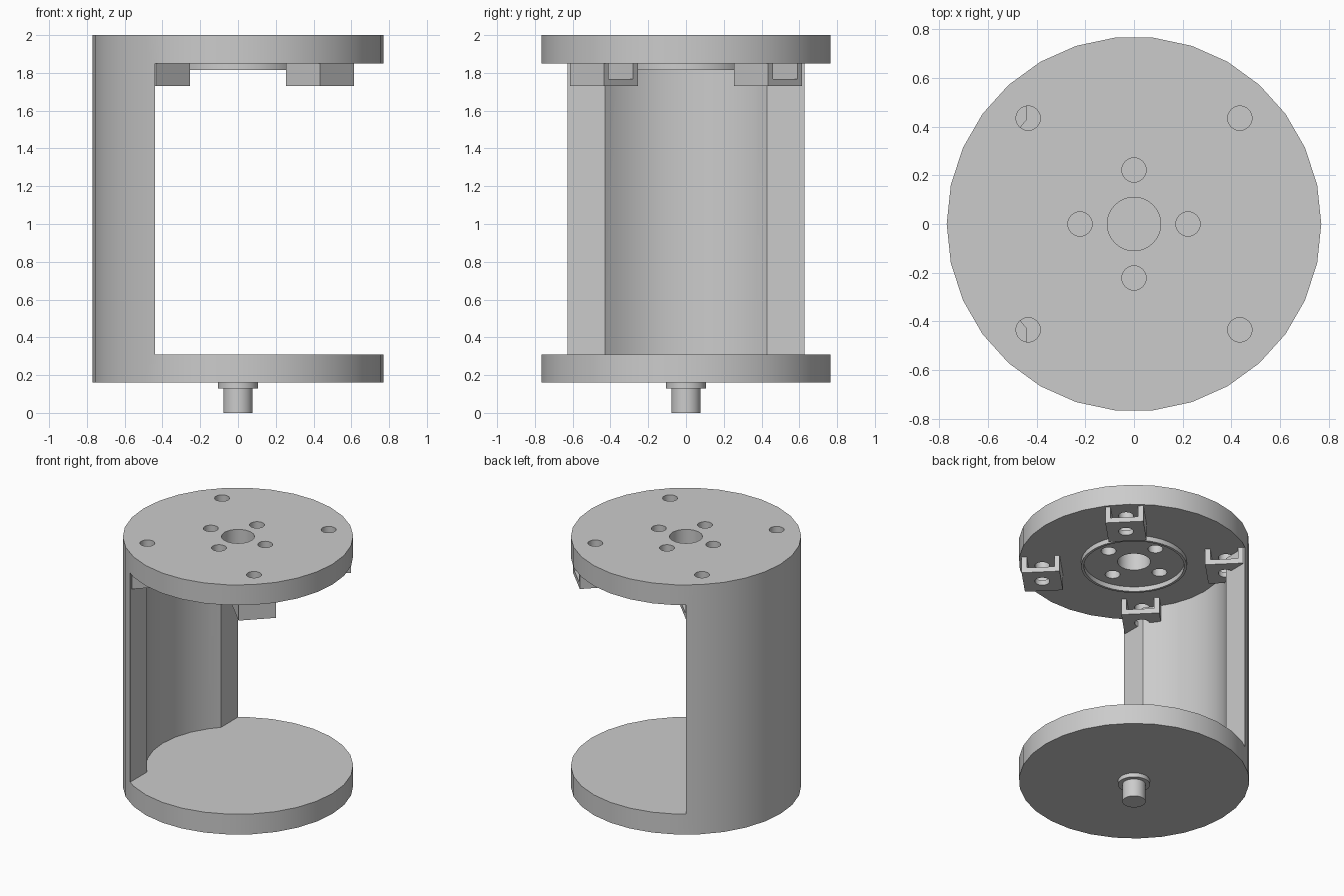
import bpy, bmesh, math
from mathutils import Matrix, Vector

cube = bpy.data.objects.get("Cube")
if cube:
    bpy.data.objects.remove(cube, do_unlink=True)

RADIUS, INNER, SIDES = 0.77, 0.615, 30
BASE, FLOOR, CEILING, TOP = 0.16, 0.31, 1.85, 2.0
WALL_END = -0.44
BOLT = 0.435

grey = bpy.data.materials.new("grey plastic")
grey.use_nodes = True
colour = (0.6, 0.6, 0.6, 1)
grey.diffuse_color = colour
grey.node_tree.nodes["Principled BSDF"].inputs["Base Color"].default_value = colour


def prism(name, outline, low, high):
    """Extrude a flat outline between two heights."""
    bm = bmesh.new()
    face = bm.faces.new([bm.verts.new((x, y, low)) for x, y in outline])
    side = bmesh.ops.extrude_face_region(bm, geom=[face])["geom"]
    bmesh.ops.translate(bm, vec=(0, 0, high - low),
                        verts=[v for v in side if isinstance(v, bmesh.types.BMVert)])
    bmesh.ops.recalc_face_normals(bm, faces=bm.faces)
    mesh = bpy.data.meshes.new(name)
    bm.to_mesh(mesh)
    bm.free()
    mesh.materials.append(grey)
    obj = bpy.data.objects.new(name, mesh)
    bpy.context.collection.objects.link(obj)
    return obj


def polar(radius, degrees):
    a = math.radians(degrees)
    return radius * math.cos(a), radius * math.sin(a)


def disc(name, radius, low, high, centre=(0, 0), sides=SIDES):
    points = [polar(radius, 360 * i / sides) for i in range(sides)]
    return prism(name, [(x + centre[0], y + centre[1]) for x, y in points], low, high)


def block(name, size_x, size_y, low, high, shift, centre):
    """Box turned 45 degrees about a bolt position."""
    turn = Matrix.Rotation(math.radians(45), 2)
    corners = [(-1, -1), (1, -1), (1, 1), (-1, 1)]
    points = [turn @ Vector((sx * size_x / 2 + shift, sy * size_y / 2)) for sx, sy in corners]
    return prism(name, [(p.x + centre[0], p.y + centre[1]) for p in points], low, high)


def cut(target, cutter):
    """Subtract the cutter, then discard it."""
    cutter.hide_render = True
    mod = target.modifiers.new("cut", "BOOLEAN")
    mod.operation, mod.solver, mod.object = "DIFFERENCE", "EXACT", cutter
    bpy.context.view_layer.objects.active = target
    bpy.ops.object.modifier_apply(modifier=mod.name)
    bpy.data.objects.remove(cutter, do_unlink=True)


# Housing: solid drum with an open cavity leaving two plates and a curved wall
housing = disc("housing", RADIUS, BASE, TOP)
edge_y = math.sqrt(INNER ** 2 - WALL_END ** 2)
arc = [polar(INNER, a) for a in range(144, 217, 12)]
cavity = [(1, -1), (1, 1), (WALL_END, 1), (WALL_END, edge_y), *arc,
          (WALL_END, -edge_y), (WALL_END, -1)]
cut(housing, prism("cavity_cutter", cavity, FLOOR, CEILING))

# Shaft hole and screw holes in the top plate
corners = [(sx * BOLT, sy * BOLT) for sx in (-1, 1) for sy in (-1, 1)]
holes = [(0.11, (0, 0))]
holes += [(0.05, polar(0.222, a)) for a in range(0, 360, 90)]
holes += [(0.05, c) for c in corners]
for radius, centre in holes:
    cut(housing, disc("hole_cutter", radius, CEILING - 0.001, TOP + 0.1, centre, 32))

# Thin locating rim under the top plate
rim = disc("locating_rim", 0.353, CEILING - 0.035, CEILING, sides=48)
cut(rim, disc("rim_cutter", 0.335, CEILING - 0.1, CEILING + 0.1, sides=48))

# Four nut pockets, all opening the same way
pockets = []
for i, centre in enumerate(corners):
    pocket = block(f"nut_pocket_{i + 1}", 0.255, 0.255, 1.73, CEILING, 0, centre)
    cut(pocket, block("slot_cutter", 0.255, 0.185, 1.767, CEILING + 0.1, 0.035, centre))
    cut(pocket, disc("bolt_cutter", 0.05, 1.6, 1.8, centre, 32))
    pockets.append(pocket)

# Pivot under the base
collar = disc("pivot_collar", 0.107, 0.13, BASE, sides=32)
pin = disc("pivot_pin", 0.078, 0, 0.13, sides=32)

# Smooth curved sides, sharp corners
bpy.ops.object.select_all(action="DESELECT")
for obj in [housing, rim, collar, pin, *pockets]:
    obj.select_set(True)
bpy.context.view_layer.objects.active = housing
bpy.ops.object.shade_smooth_by_angle(angle=math.radians(30))
